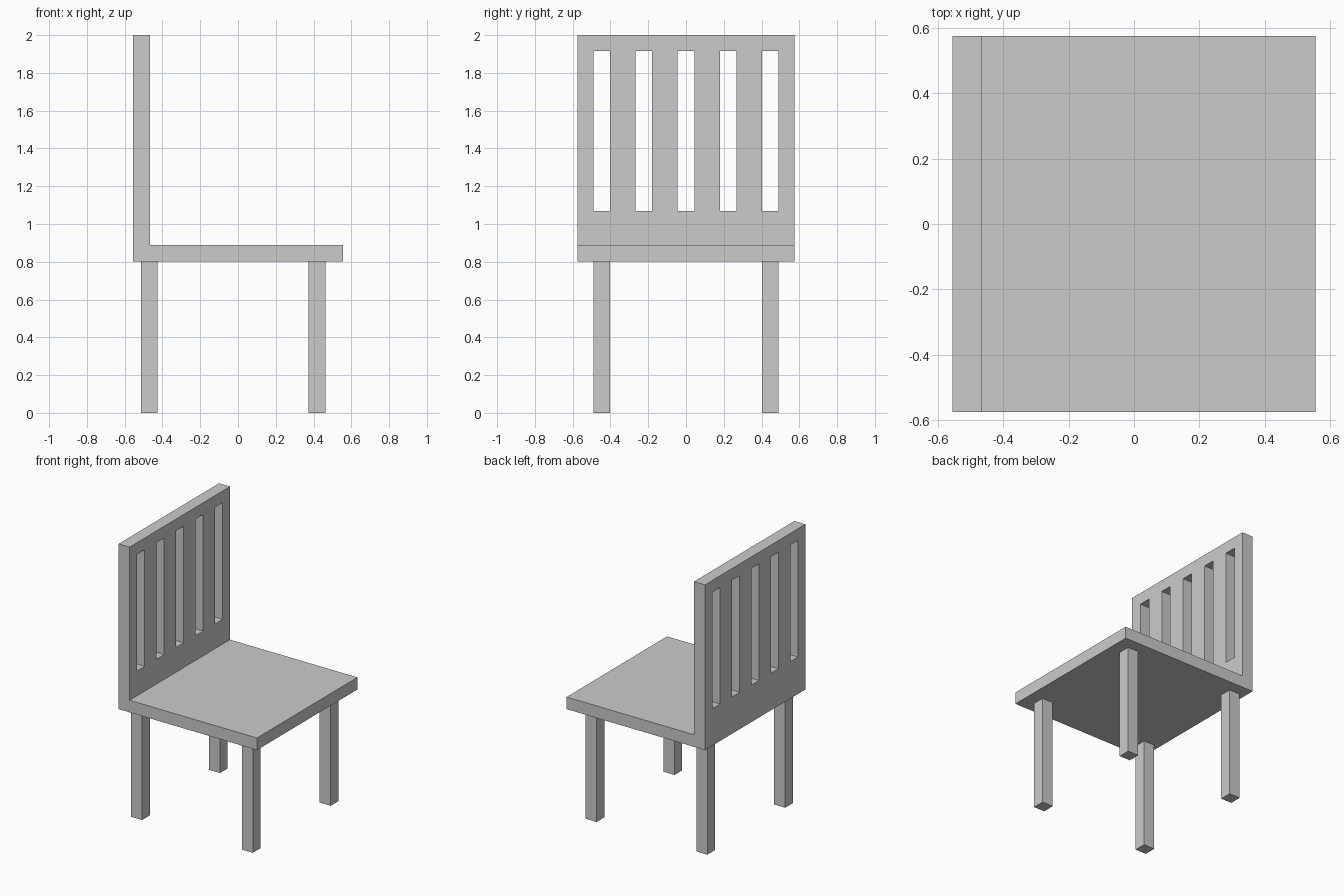
import bpy
import bmesh
from mathutils import Matrix, Vector

default = bpy.data.objects.get("Cube")
if default:
    bpy.data.objects.remove(default, do_unlink=True)

# One plain grey for the whole chair
grey = bpy.data.materials.new("plain_grey")
grey.use_nodes = True
colour = (0.6, 0.6, 0.6, 1)
grey.diffuse_color = colour
grey.node_tree.nodes["Principled BSDF"].inputs["Base Color"].default_value = colour

HALF_X, HALF_Y = 0.555, 0.575
THICK = 0.088
SEAT_Z = 0.802
BACK_FACE = -HALF_X + THICK


def make_object(name, bm):
    bmesh.ops.recalc_face_normals(bm, faces=bm.faces)
    mesh = bpy.data.meshes.new(name)
    bm.to_mesh(mesh)
    bm.free()
    mesh.materials.append(grey)
    obj = bpy.data.objects.new(name, mesh)
    bpy.context.collection.objects.link(obj)
    return obj


def add_box(bm, low, high):
    low, high = Vector(low), Vector(high)
    place = Matrix.Translation((low + high) / 2) @ Matrix.Diagonal((high - low).to_4d())
    bmesh.ops.create_cube(bm, size=1, matrix=place)


# Seat and backrest: one L-shaped profile drawn across the width
profile = [(-HALF_X, SEAT_Z), (HALF_X, SEAT_Z), (HALF_X, SEAT_Z + THICK),
           (BACK_FACE, SEAT_Z + THICK), (BACK_FACE, 2), (-HALF_X, 2)]
bm = bmesh.new()
side = bm.faces.new([bm.verts.new((x, -HALF_Y, z)) for x, z in profile])
grown = bmesh.ops.extrude_face_region(bm, geom=[side], use_keep_orig=True)
moved = [g for g in grown["geom"] if isinstance(g, bmesh.types.BMVert)]
bmesh.ops.translate(bm, verts=moved, vec=(0, 2 * HALF_Y, 0))
body = make_object("seat_and_backrest", bm)

# Five upright slots cut through the backrest
bm = bmesh.new()
for i in range(-2, 3):
    y = i * 0.223
    add_box(bm, (-HALF_X - 0.1, y - THICK / 2, 1.07), (BACK_FACE + 0.1, y + THICK / 2, 1.915))
cutter = make_object("slot_cutter", bm)
cutter.hide_render = True
cutter.hide_viewport = True
slots = body.modifiers.new("slots", 'BOOLEAN')
slots.operation = 'DIFFERENCE'
slots.solver = 'EXACT'
slots.object = cutter

# Four square legs
for end, x in (("front", 0.418), ("back", -0.47)):
    for hand, y in (("left", 0.446), ("right", -0.446)):
        bm = bmesh.new()
        h = THICK / 2
        add_box(bm, (x - h, y - h, 0), (x + h, y + h, SEAT_Z))
        make_object(f"{end}_{hand}_leg", bm)
